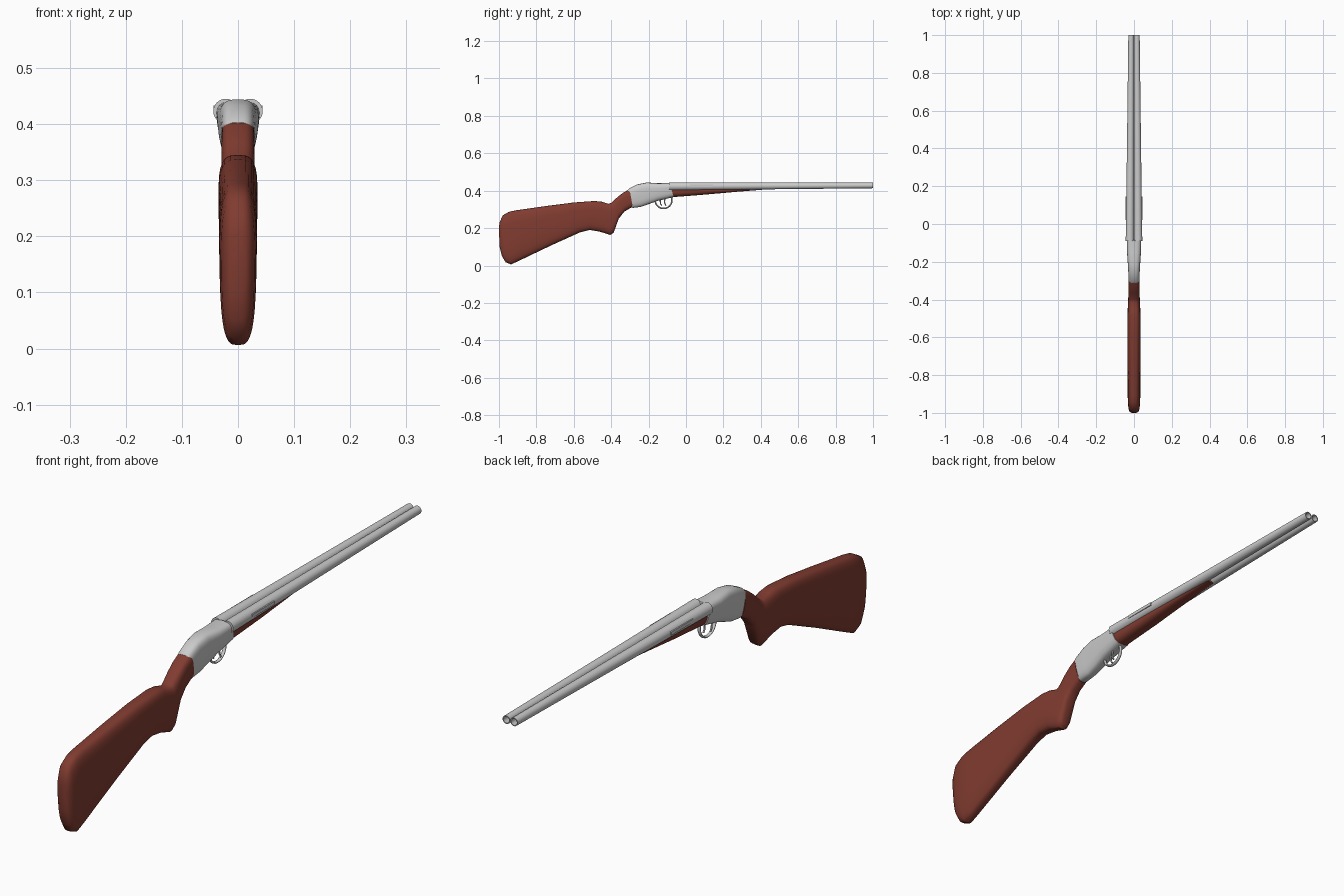
import bpy, bmesh
from math import cos, sin, pi, copysign

if "Cube" in bpy.data.objects:
    bpy.data.objects.remove(bpy.data.objects["Cube"])

wood = bpy.data.materials.new("wood")
wood.diffuse_color = (0.22, 0.045, 0.03, 1)
wood.use_nodes = True
wood.node_tree.nodes["Principled BSDF"].inputs["Base Color"].default_value = wood.diffuse_color


def finish(bm, name, mat=None, angle=0.7):
    bmesh.ops.recalc_face_normals(bm, faces=bm.faces)
    me = bpy.data.meshes.new(name)
    bm.to_mesh(me)
    bm.free()
    ob = bpy.data.objects.new(name, me)
    bpy.context.collection.objects.link(ob)
    if mat:
        me.materials.append(mat)
    bpy.ops.object.select_all(action='DESELECT')
    ob.select_set(True)
    bpy.context.view_layer.objects.active = ob
    bpy.ops.object.shade_smooth_by_angle(angle=angle)
    return ob


def skin(bm, rings, cap=True):
    loops = [[bm.verts.new(p) for p in r] for r in rings]
    n = len(loops[0])
    for a, b in zip(loops, loops[1:]):
        for i in range(n):
            j = (i + 1) % n
            bm.faces.new((a[i], a[j], b[j], b[i]))
    if cap:
        bm.faces.new(loops[0])
        bm.faces.new(loops[-1])


def loft(name, stations, power=3.0, taper=0.0, mat=None, n=32):
    """Skin rounded sections; station = top y, top z, bottom y, bottom z, half width."""
    rings = []
    for ty, tz, by, bz, w in stations:
        ring = []
        for i in range(n):
            c, s = cos(2 * pi * i / n), sin(2 * pi * i / n)
            x = copysign(abs(c) ** (2 / power), c)
            t = copysign(abs(s) ** (2 / power), s)
            f = (t + 1) / 2
            ring.append((w * x * (1 - taper * (1 - f)),
                         by + (ty - by) * f, bz + (tz - bz) * f))
        rings.append(ring)
    bm = bmesh.new()
    skin(bm, rings)
    return finish(bm, name, mat)


# butt stock with pistol grip
loft("stock", [
    (-1.0, .20, -.997, .10, .015), (-.997, .23, -.984, .05, .025),
    (-.98, .268, -.965, .018, .031), (-.947, .287, -.935, .006, .034),
    (-.91, .295, -.90, .022, .035), (-.75, .318, -.72, .108, .036),
    (-.60, .337, -.565, .178, .036), (-.49, .345, -.515, .19, .036),
    (-.45, .341, -.46, .181, .035), (-.415, .33, -.405, .163, .033),
    (-.40, .335, -.387, .175, .032), (-.365, .367, -.36, .25, .031),
    (-.335, .39, -.33, .288, .031), (-.302, .408, -.285, .315, .031)],
    3.2, 0.1, wood)

# receiver
loft("receiver", [
    (-.312, .403, -.294, .311, .029), (-.302, .413, -.284, .308, .031),
    (-.26, .434, -.24, .314, .033), (-.21, .444, -.20, .328, .036),
    (-.15, .440, -.15, .346, .040), (-.087, .441, -.066, .366, .042)],
    3.2, 0.22)

# wooden forearm
loft("forearm", [
    (-.09, .418, -.066, .366, .036), (.10, .416, .10, .379, .033),
    (.28, .415, .28, .395, .026), (.43, .414, .43, .407, .018)],
    2.6, 0.2, wood)

for side, tag in ((-1, "left"), (1, "right")):
    # hollow tapering barrel: breech, muzzle, then back down the bore
    bm = bmesh.new()
    prof = [(-.09, .0222, .423), (.4, .0185, .4255), (1.0, .0148, .428),
            (1.0, .0115, .428), (.75, .0115, .427)]
    skin(bm, [[(side * (.0218 - .0065 * (y + .09) / 1.09) + r * cos(2 * pi * i / 32),
                y, z + r * sin(2 * pi * i / 32)) for i in range(32)]
              for y, r, z in prof])
    finish(bm, tag + "_barrel")

    # slim plate on the barrel side
    bm = bmesh.new()
    bmesh.ops.create_cube(bm, size=1)
    bmesh.ops.scale(bm, vec=(.007, .125, .012), verts=bm.verts)
    bmesh.ops.translate(bm, vec=(side * .0405, .083, .427), verts=bm.verts)
    finish(bm, tag + "_side_plate")

# trigger guard
bpy.ops.mesh.primitive_torus_add(major_radius=.045, minor_radius=.004,
                                 major_segments=40, minor_segments=10,
                                 location=(0, -.12, .35), rotation=(0, pi / 2, 0))
guard = bpy.context.object
guard.name = "trigger_guard"
guard.scale = (1, 1, 1.6)
bpy.ops.object.shade_smooth_by_angle(angle=0.7)

# pair of triggers
for k, y in enumerate((-.135, -.112)):
    cu = bpy.data.curves.new("trigger", 'CURVE')
    cu.dimensions = '3D'
    cu.bevel_depth = .003
    cu.use_fill_caps = True
    sp = cu.splines.new('POLY')
    sp.points.add(3)
    for p, (dy, z) in zip(sp.points, ((0, .36), (-.003, .343), (-.001, .33), (.005, .32))):
        p.co = ((k - .5) * .012, y + dy, z, 1)
    ob = bpy.data.objects.new("trigger_%d" % (k + 1), cu)
    bpy.context.collection.objects.link(ob)
